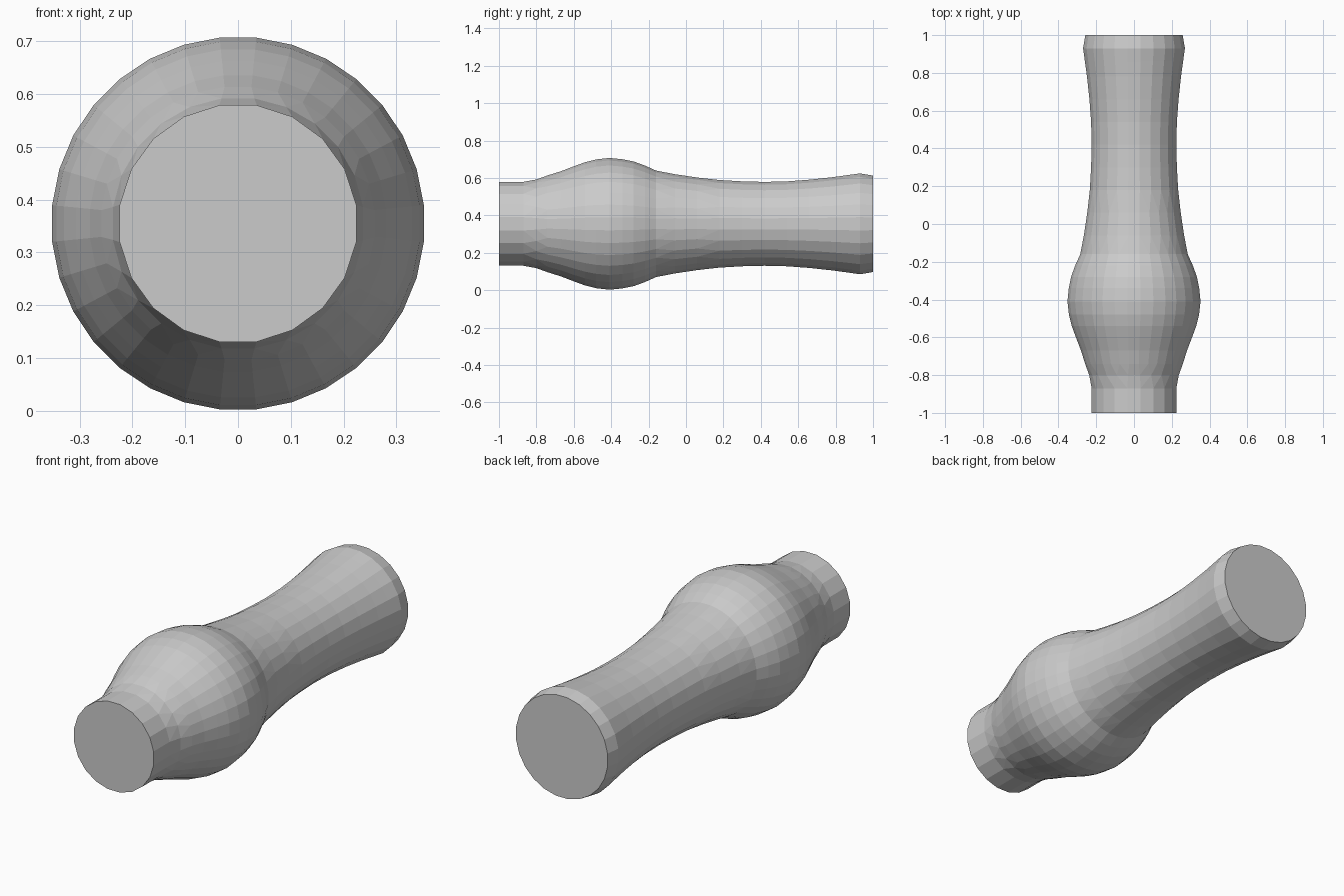
import bpy, bmesh, math

if "Cube" in bpy.data.objects:
    bpy.data.objects.remove(bpy.data.objects["Cube"])

AXIS_Z = 0.355

# Profile along the axis: (y, radius, number of sides)
PROFILE = [
    (-1.0, 0.227, 20), (-0.87, 0.227, 20), (-0.80, 0.239, 24), (-0.74, 0.260, 32),
    (-0.67, 0.282, 32), (-0.60, 0.309, 32), (-0.54, 0.331, 32), (-0.48, 0.346, 32),
    (-0.41, 0.354, 32), (-0.34, 0.347, 32), (-0.28, 0.335, 32), (-0.22, 0.313, 32),
    (-0.16, 0.286, 32), (-0.06, 0.267, 28), (0.06, 0.249, 28), (0.18, 0.236, 24),
    (0.30, 0.229, 24), (0.42, 0.226, 24), (0.54, 0.229, 24), (0.66, 0.238, 24),
    (0.78, 0.251, 24), (0.86, 0.262, 24), (0.93, 0.272, 24), (1.0, 0.260, 24),
]


def add_ring(bm, y, radius, sides):
    ring = []
    for i in range(sides):
        a = 2 * math.pi * (i + 0.5) / sides
        ring.append(bm.verts.new((radius * math.cos(a), y, AXIS_Z + radius * math.sin(a))))
    return ring


def stitch(bm, a, b):
    """Join two rings: quads for equal counts, triangles otherwise."""
    n, m = len(a), len(b)
    if n == m:
        for i in range(n):
            j = (i + 1) % n
            bm.faces.new((a[i], a[j], b[j], b[i]))
        return
    i = j = 0
    while i < n or j < m:
        if j >= m or (i < n and (i + 1) / n <= (j + 1) / m):
            bm.faces.new((a[i % n], a[(i + 1) % n], b[j % m]))
            i += 1
        else:
            bm.faces.new((a[i % n], b[(j + 1) % m], b[j % m]))
            j += 1


# Turned handle with a bulge and a flared end, closed by flat caps
bm = bmesh.new()
rings = [add_ring(bm, *p) for p in PROFILE]
for a, b in zip(rings, rings[1:]):
    stitch(bm, a, b)
bm.faces.new(rings[0])
bm.faces.new(rings[-1])
bmesh.ops.recalc_face_normals(bm, faces=bm.faces[:])
mesh = bpy.data.meshes.new("turned_handle")
bm.to_mesh(mesh)
bm.free()
handle = bpy.data.objects.new("turned_handle", mesh)
bpy.context.collection.objects.link(handle)
